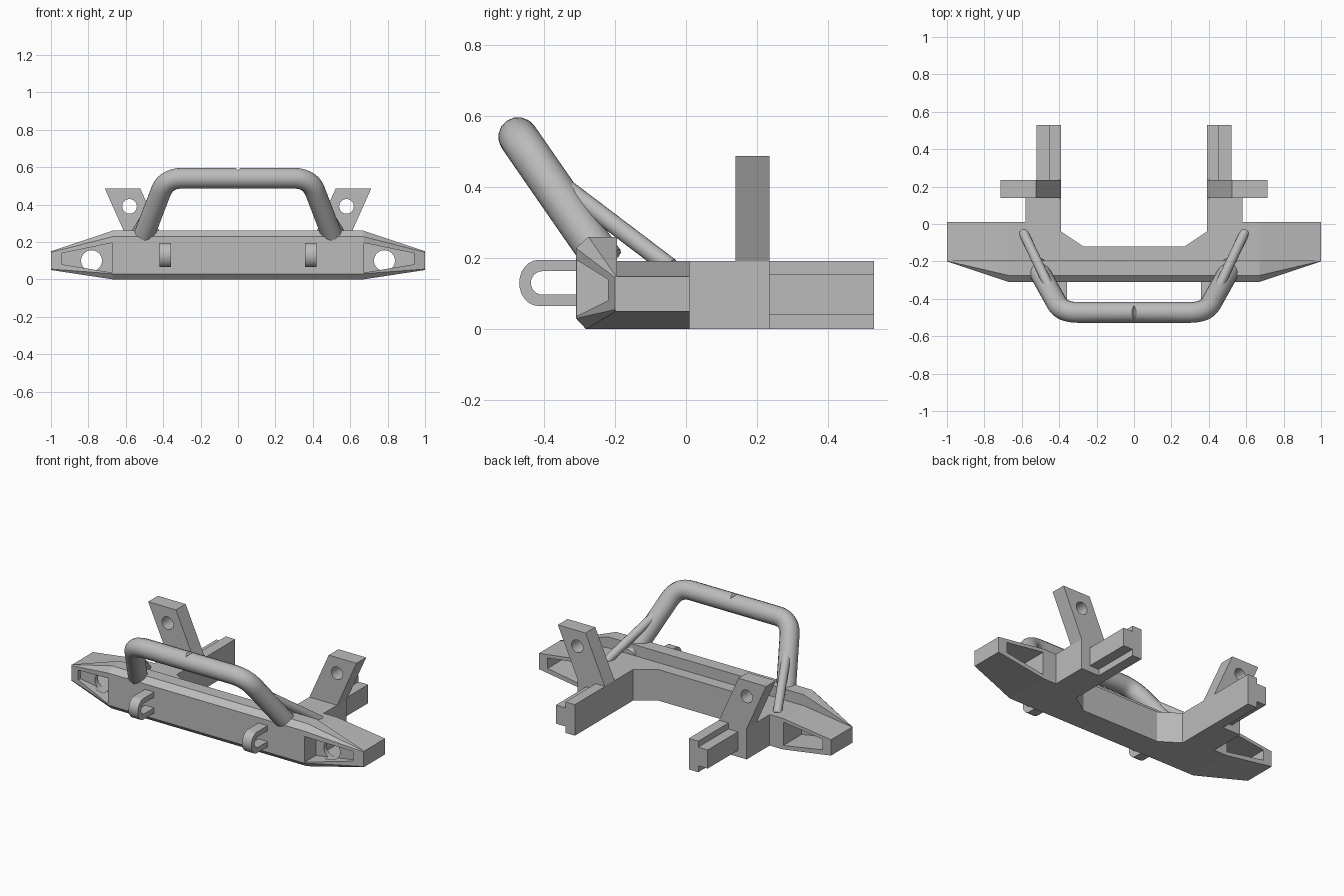
import bpy, bmesh, math
from mathutils import Vector

if "Cube" in bpy.data.objects:
    bpy.data.objects.remove(bpy.data.objects["Cube"], do_unlink=True)

steel = bpy.data.materials.new("grey_steel")
steel.use_nodes = True
steel.diffuse_color = (0.5, 0.5, 0.5, 1)
steel.node_tree.nodes["Principled BSDF"].inputs["Base Color"].default_value = (0.5, 0.5, 0.5, 1)


def add_object(name, mesh):
    ob = bpy.data.objects.new(name, mesh)
    bpy.context.scene.collection.objects.link(ob)
    if not mesh.materials:
        mesh.materials.append(steel)
    return ob


def loft(name, first, last):
    """Closed solid between two matching rings of points."""
    bm = bmesh.new()
    a = [bm.verts.new(p) for p in first]
    b = [bm.verts.new(p) for p in last]
    n = len(a)
    for i in range(n):
        j = (i + 1) % n
        bm.faces.new((a[i], a[j], b[j], b[i]))
    bm.faces.new(a[::-1])
    bm.faces.new(b)
    bmesh.ops.recalc_face_normals(bm, faces=bm.faces)
    mesh = bpy.data.meshes.new(name)
    bm.to_mesh(mesh)
    bm.free()
    return add_object(name, mesh)


def prism(name, points, axis, start, end):
    """Extrude a 2D outline along the x, y or z axis."""
    def place(p, d):
        q = list(p)
        q.insert("xyz".index(axis), d)
        return q
    return loft(name, [place(p, start) for p in points], [place(p, end) for p in points])


def bake(ob):
    """Replace an object by its evaluated mesh."""
    deps = bpy.context.evaluated_depsgraph_get()
    mesh = bpy.data.meshes.new_from_object(ob.evaluated_get(deps))
    name = ob.name
    bpy.data.objects.remove(ob, do_unlink=True)
    return add_object(name, mesh)


def cut(ob, cutters):
    for c in cutters:
        c.hide_render = True
        mod = ob.modifiers.new("cut", "BOOLEAN")
        mod.operation = "DIFFERENCE"
        mod.solver = "EXACT"
        mod.object = c
    bpy.context.view_layer.update()
    ob = bake(ob)
    for c in cutters:
        bpy.data.objects.remove(c, do_unlink=True)
    return ob


def mirror(ob):
    ob.modifiers.new("mirror", "MIRROR").use_axis[0] = True
    return ob


def circle(cx, cz, r, n=32):
    return [(cx + r * math.cos(math.tau * i / n), cz + r * math.sin(math.tau * i / n)) for i in range(n)]


def tube(name, points, radius):
    curve = bpy.data.curves.new(name, "CURVE")
    curve.dimensions = "3D"
    curve.bevel_depth = radius
    curve.bevel_resolution = 6
    curve.use_fill_caps = True
    spline = curve.splines.new("POLY")
    spline.points.add(len(points) - 1)
    for sp, p in zip(spline.points, points):
        sp.co = (*p, 1)
    ob = bpy.data.objects.new(name, curve)
    bpy.context.scene.collection.objects.link(ob)
    curve.materials.append(steel)
    bpy.context.view_layer.update()
    return bake(ob)


def smooth(ob):
    bpy.ops.object.select_all(action="DESELECT")
    ob.select_set(True)
    bpy.context.view_layer.objects.active = ob
    bpy.ops.object.shade_smooth_by_angle(angle=math.radians(35))


# Front beam with chamfered upper and lower edges
W = 0.67
prism("front_beam", [(-.31, .03), (-.31, .228), (-.275, .26), (-.195, .26), (-.195, 0), (-.282, 0)],
      "x", -W, W)

# Rear body with the two mounting arms
half = [(W, -.195), (W, .01), (.58, .01), (.58, .235), (.39, .235), (.39, -.04), (.27, -.12)]
prism("rear_body", half + [(-x, y) for x, y in reversed(half)], "z", 0, .192)

# Tapered wings, hollowed front and back around a plate with a lamp hole
root = [(-.31, .03), (-.31, .228), (-.275, .26), (-.195, .26), (-.195, .192), (.01, .192), (.01, 0), (-.282, 0)]
tip = [(-.2, .055), (-.2, .145), (-.198, .15), (-.195, .15), (-.195, .148), (.01, .148), (.01, .05), (-.198, .05)]
wing = loft("wing", [(W, *p) for p in root], [(1, *p) for p in tip])
front_pocket = prism("front_pocket", [(.673, .036), (.673, .195), (.94, .14), (.94, .08)], "y", -.4, -.2)
back_pocket = prism("back_pocket", [(.673, .025), (.673, .17), (.94, .135), (.94, .07)], "y", -.17, .1)
lamp_hole = prism("lamp_hole", circle(.783, .1, .056), "y", -.23, -.14)
mirror(cut(wing, [front_pocket, back_pocket, lamp_hole]))

# Slanted mounting plates with bolt holes
plate = prism("mount_plate", [(.39, .19), (.58, .19), (.713, .487), (.523, .487)], "y", .14, .235)
mirror(cut(plate, [prism("bolt_hole", circle(.58, .39, .039), "y", 0, .4)]))

# Stepped frame rails
mirror(prism("frame_rail", [(.39, 0), (.455, 0), (.455, .04), (.52, .04), (.52, .155),
                            (.455, .155), (.455, .192), (.39, .192)], "y", .235, .53))

# Tow hooks: U shape from an outer and an inner arc
def arc(cy, ry, rz, n=12):
    return [(cy - ry * math.sin(math.pi * i / n), .13 + rz * math.cos(math.pi * i / n)) for i in range(n + 1)]


outer = [(-.3, .195)] + arc(-.415, .055, .065) + [(-.3, .065)]
inner = [(-.3, .163)] + arc(-.405, .032, .033) + [(-.3, .097)]
hook = mirror(prism("tow_hook", outer + inner[::-1], "x", .357, .42))
smooth(hook)

# Main hoop with rounded corners
foot, corner = Vector((.52, -.23, .19)), Vector((.385, -.473, .541))
top = Vector((0, corner.y, corner.z))
p0 = corner + (foot - corner).normalized() * .09
p2 = corner + (top - corner).normalized() * .09
bend = []
for i in range(11):
    t = i / 10
    bend.append(p0 * (1 - t) ** 2 + corner * (2 * t * (1 - t)) + p2 * t * t)
side = [foot] + bend
hoop = tube("main_hoop", side + [Vector((-p.x, p.y, p.z)) for p in reversed(side)], .056)

# Small notch at the middle of the hoop
notch = prism("notch", [(0, .583), (.024, .61), (-.024, .61)], "y", -.6, -.35)
smooth(cut(hoop, [notch]))

# Rear braces of the hoop
brace = tube("hoop_brace", [(.592, -.045, .175), (.435, -.375, .425)], .026)
smooth(brace)
mirror(brace)
